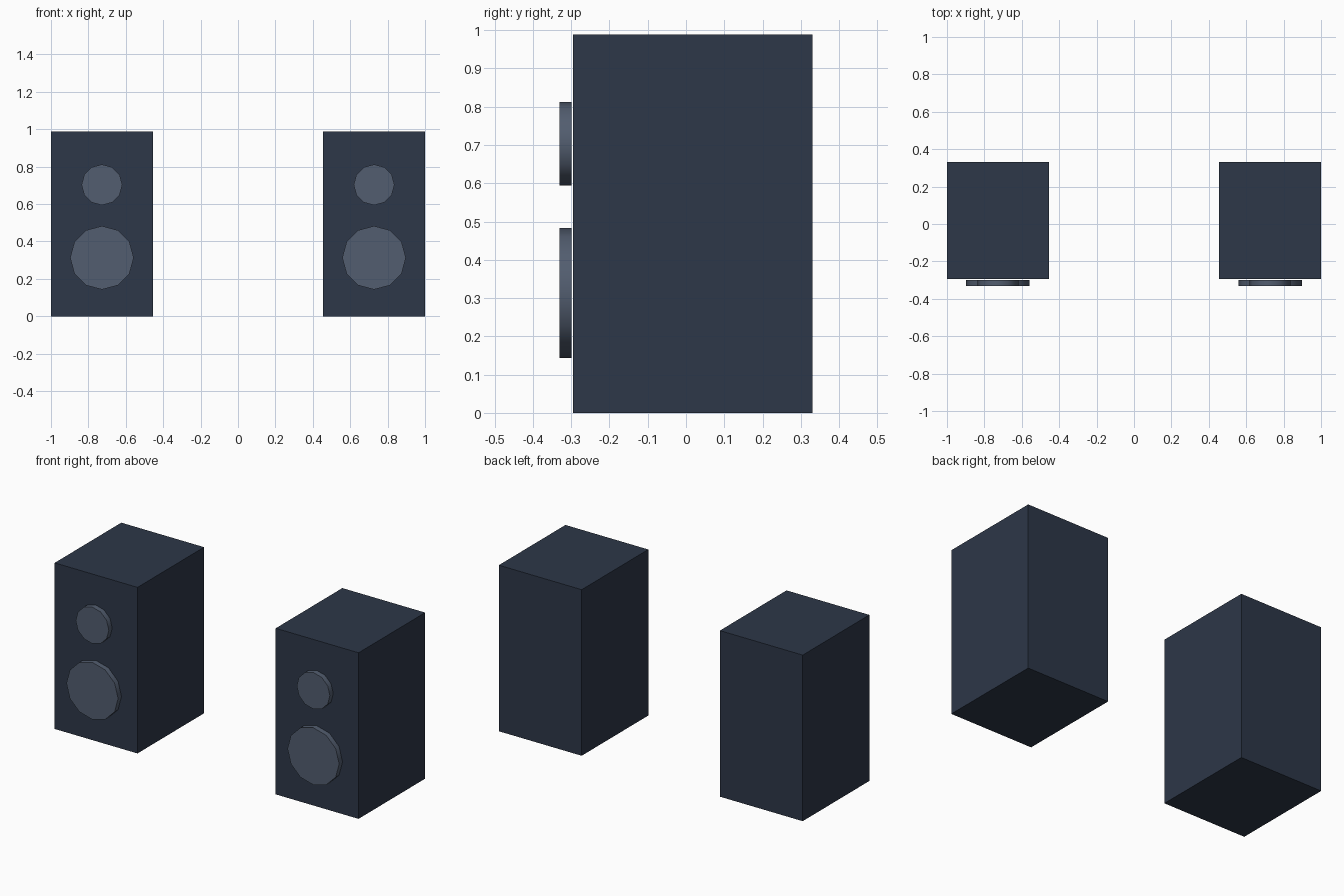
import bpy
import math

if "Cube" in bpy.data.objects:
    bpy.data.objects.remove(bpy.data.objects["Cube"])

def material(name, rgb):
    m = bpy.data.materials.new(name)
    m.diffuse_color = (*rgb, 1)
    m.use_nodes = True
    m.node_tree.nodes["Principled BSDF"].inputs["Base Color"].default_value = m.diffuse_color
    return m

dark = material("cabinet_dark", (0.026, 0.038, 0.065))
cone = material("driver_grey", (0.085, 0.11, 0.16))

CENTRE_X, WIDTH, HEIGHT = 0.7275, 0.545, 0.988
FRONT, BACK = -0.295, 0.331

def cabinet(name, x):
    bpy.ops.mesh.primitive_cube_add(size=1, location=(x, (FRONT + BACK) / 2, HEIGHT / 2))
    ob = bpy.context.object
    ob.name = name
    ob.scale = (WIDTH, BACK - FRONT, HEIGHT)
    bpy.ops.object.transform_apply(location=False, rotation=False, scale=True)
    ob.data.materials.append(dark)

def driver(name, x, z, radius):
    # twelve-sided disc floating just ahead of the baffle
    bpy.ops.mesh.primitive_cylinder_add(vertices=12, radius=radius, depth=0.032,
                                        location=(x, -0.315, z),
                                        rotation=(math.pi / 2, 0, 0))
    ob = bpy.context.object
    ob.name = name
    ob.data.materials.append(cone)
    bpy.ops.object.shade_smooth_by_angle(angle=math.radians(40))

# Matching pair of speakers
for side, sign in (("left", -1), ("right", 1)):
    x = sign * CENTRE_X
    cabinet(f"{side}_cabinet", x)
    driver(f"{side}_woofer", x, 0.313, 0.17)
    driver(f"{side}_tweeter", x, 0.703, 0.109)
